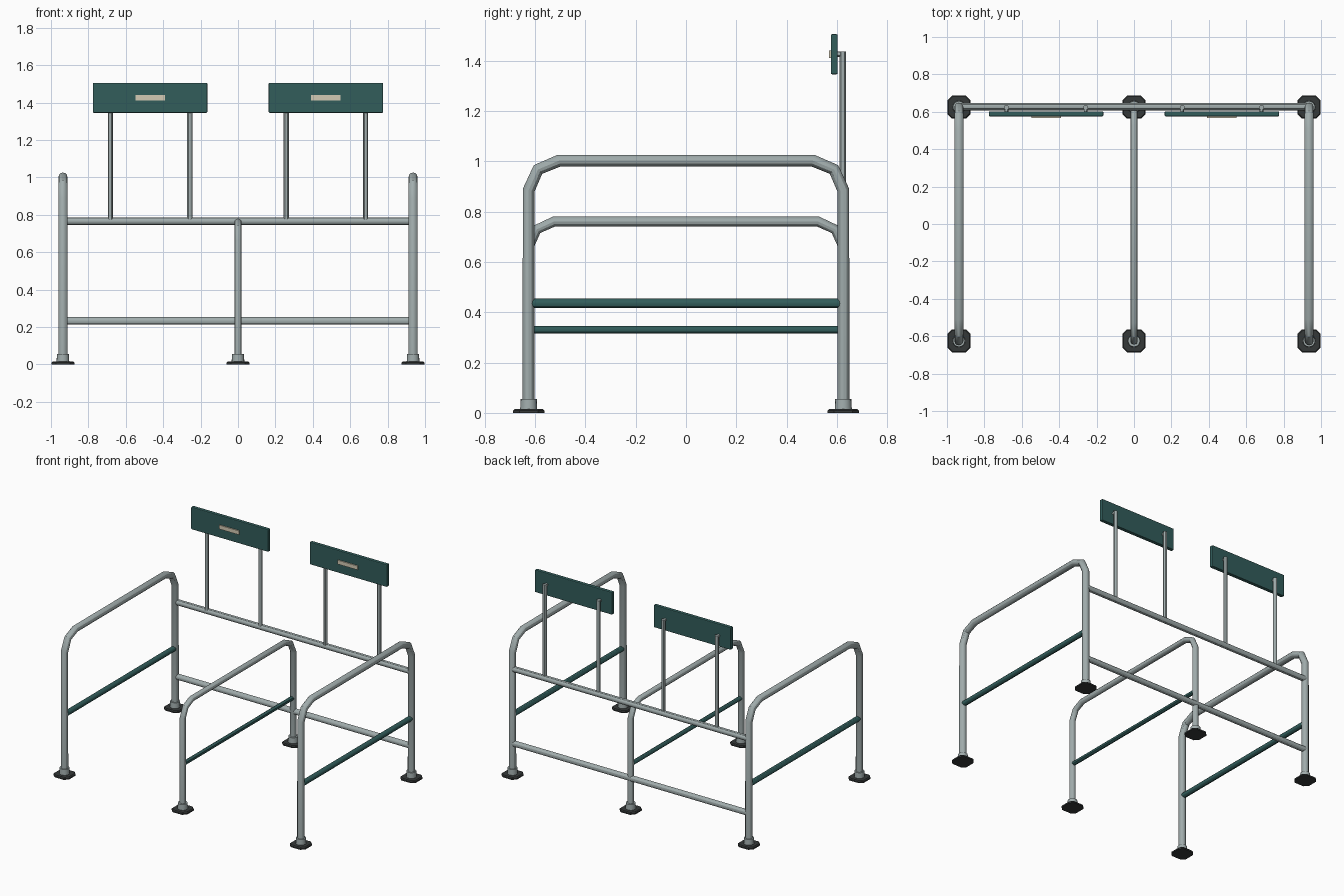
import bpy
import bmesh
from mathutils import Matrix

if "Cube" in bpy.data.objects:
    bpy.data.objects.remove(bpy.data.objects["Cube"], do_unlink=True)


def material(name, rgb):
    mat = bpy.data.materials.new(name)
    mat.use_nodes = True
    mat.diffuse_color = (*rgb, 1)
    mat.node_tree.nodes["Principled BSDF"].inputs["Base Color"].default_value = (*rgb, 1)
    return mat


STEEL = material("grey steel", (0.36, 0.42, 0.42))
GREEN = material("dark green", (0.032, 0.11, 0.105))
DARK = material("dark foot", (0.035, 0.04, 0.04))
CREAM = material("cream plate", (0.66, 0.6, 0.46))


def add_mesh(name, mesh, mat):
    mesh.materials.clear()
    mesh.materials.append(mat)
    obj = bpy.data.objects.new(name, mesh)
    bpy.context.collection.objects.link(obj)
    return obj


def tube(name, points, radius, mat=STEEL):
    """Round capped tube swept along a polyline."""
    curve = bpy.data.curves.new(name, "CURVE")
    curve.dimensions = "3D"
    curve.bevel_depth = radius
    curve.bevel_resolution = 4
    curve.use_fill_caps = True
    spline = curve.splines.new("POLY")
    spline.points.add(len(points) - 1)
    for target, p in zip(spline.points, points):
        target.co = (*p, 1)
    spline.use_smooth = True
    temp = bpy.data.objects.new(name + " path", curve)
    bpy.context.collection.objects.link(temp)
    bpy.context.view_layer.update()
    mesh = bpy.data.meshes.new_from_object(
        temp.evaluated_get(bpy.context.evaluated_depsgraph_get()))
    bpy.data.objects.remove(temp, do_unlink=True)
    bpy.data.curves.remove(curve)
    obj = add_mesh(name, mesh, mat)
    smooth(obj)
    return obj


def smooth(obj):
    bpy.ops.object.select_all(action="DESELECT")
    obj.select_set(True)
    bpy.context.view_layer.objects.active = obj
    bpy.ops.object.shade_smooth_by_angle()


def box(name, center, size, mat, bevel=0.0, corner=0.0):
    """Box with optional cut vertical corners and bevelled edges."""
    bm = bmesh.new()
    bmesh.ops.create_cube(bm, size=1)
    bmesh.ops.scale(bm, vec=size, verts=bm.verts)
    if corner:
        upright = [e for e in bm.edges
                   if abs(e.verts[0].co.z - e.verts[1].co.z) > size[2] / 2]
        bmesh.ops.bevel(bm, geom=upright, offset=corner, segments=1, affect="EDGES")
        top = [e for e in bm.edges if all(v.co.z > 0 for v in e.verts)]
        bmesh.ops.bevel(bm, geom=top, offset=bevel, segments=1, affect="EDGES")
    elif bevel:
        bmesh.ops.bevel(bm, geom=bm.edges[:], offset=bevel, segments=2,
                        profile=0.5, affect="EDGES")
    bmesh.ops.translate(bm, vec=center, verts=bm.verts)
    mesh = bpy.data.meshes.new(name)
    bm.to_mesh(mesh)
    bm.free()
    return add_mesh(name, mesh, mat)


def collar(name, x, y):
    bm = bmesh.new()
    bmesh.ops.create_cone(bm, cap_ends=True, segments=16, radius1=0.034, radius2=0.032,
                          depth=0.042, matrix=Matrix.Translation((x, y, 0.034)))
    mesh = bpy.data.meshes.new(name)
    bm.to_mesh(mesh)
    bm.free()
    smooth(add_mesh(name, mesh, STEEL))


POST_X, POST_Y = 0.936, 0.625


def hoop(name, x, bend, radius):
    """Bent frame: front half of the path plus its mirror image."""
    half = [(-POST_Y, 0.01)] + bend
    path = half + [(-y, z) for y, z in reversed(half)]
    tube(name, [(x, y, z) for y, z in path], radius)


# Side and middle frames with their green cross bars
outer_bend = [(-POST_Y, 0.885), (-0.588, 0.967), (-0.505, 1.002)]
middle_bend = [(-POST_Y, 0.66), (-0.593, 0.729), (-0.525, 0.76)]
for label, x, bend, radius, bar_z, bar_r in (
        ("right", -POST_X, outer_bend, 0.024, 0.435, 0.019),
        ("middle", 0, middle_bend, 0.02, 0.33, 0.015),
        ("left", POST_X, outer_bend, 0.024, 0.435, 0.019)):
    hoop(label + "_frame", x, bend, radius)
    tube(label + "_cross_bar", [(x, -POST_Y, bar_z), (x, POST_Y, bar_z)], bar_r, GREEN)
    for end, y in (("front", -POST_Y), ("back", POST_Y)):
        box(f"{label}_{end}_foot", (x, y, 0.0075), (0.124, 0.124, 0.015), DARK, 0.006, 0.025)
        collar(f"{label}_{end}_collar", x, y)

# Long rear rails
for label, z in (("lower", 0.232), ("upper", 0.765)):
    tube(label + "_rear_rail", [(-POST_X, 0.628, z), (POST_X, 0.628, z)], 0.02)

# Sign boards on paired posts
for label, side in (("right", -1), ("left", 1)):
    mid = side * 0.47
    box(label + "_board", (mid, 0.589, 1.425), (0.612, 0.027, 0.16), GREEN, 0.005)
    box(label + "_plate", (mid, 0.572, 1.425), (0.158, 0.009, 0.028), CREAM)
    for i, offset in enumerate((-0.212, 0.212), 1):
        x = mid + offset
        tube(f"{label}_board_post_{i}", [(x, 0.623, 0.765), (x, 0.623, 1.435)], 0.0135)
        tube(f"{label}_board_bracket_{i}", [(x, 0.598, 1.425), (x, 0.623, 1.425)], 0.01)
